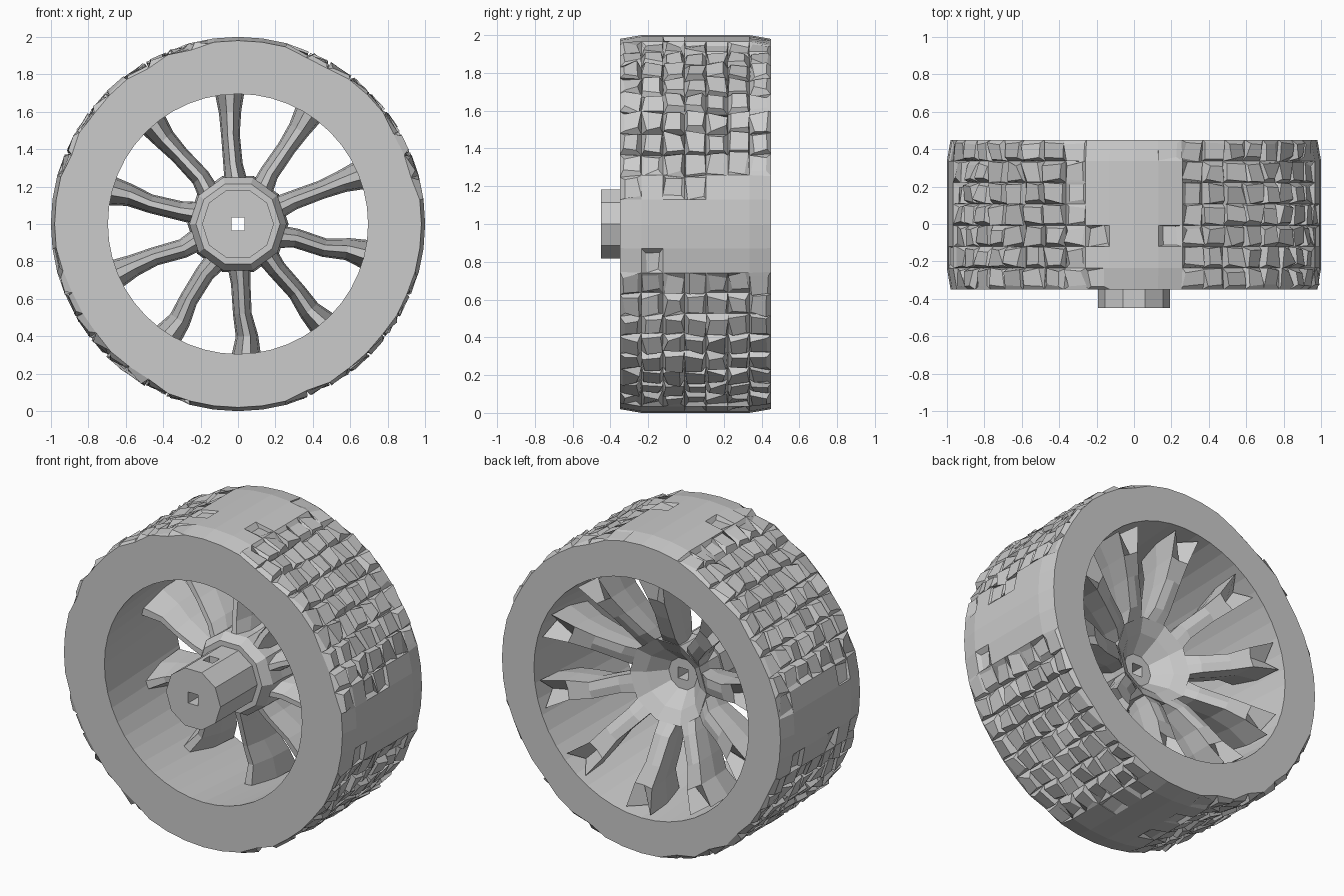
import bpy, bmesh, math, random
from mathutils import Vector

random.seed(4)
cube = bpy.data.objects.get("Cube")
if cube:
    bpy.data.objects.remove(cube, do_unlink=True)

grey = bpy.data.materials.new("plain grey")
grey.use_nodes = True
grey.diffuse_color = (0.6, 0.6, 0.6, 1)
grey.node_tree.nodes["Principled BSDF"].inputs["Base Color"].default_value = (0.6, 0.6, 0.6, 1)


def point(r, angle, y, side=0.0):
    """Point on the wheel: radius, angle about the axle, depth, sideways shift."""
    c, s = math.cos(angle), math.sin(angle)
    return Vector((r * c - side * s, y, 1 + r * s + side * c))


def finish(bm, name):
    bmesh.ops.remove_doubles(bm, verts=bm.verts, dist=1e-5)
    bmesh.ops.recalc_face_normals(bm, faces=bm.faces)
    mesh = bpy.data.meshes.new(name)
    bm.to_mesh(mesh)
    bm.free()
    mesh.materials.append(grey)
    obj = bpy.data.objects.new(name, mesh)
    bpy.context.collection.objects.link(obj)
    return obj


def skin(bm, rows):
    """Join neighbouring closed rows of vertices with quads."""
    for a, b in zip(rows, rows[1:]):
        for i in range(len(a)):
            j = (i + 1) % len(a)
            bm.faces.new((a[i], a[j], b[j], b[i]))


def ring(bm, points):
    return [bm.verts.new(p) for p in points]


def cut_box(target, centre, size):
    """Cut a square hole and remove the cutter."""
    bpy.ops.mesh.primitive_cube_add(size=1, location=centre)
    cutter = bpy.context.object
    cutter.scale = size
    cutter.hide_render = True
    mod = target.modifiers.new("hole", "BOOLEAN")
    mod.operation = "DIFFERENCE"
    mod.solver = "EXACT"
    mod.object = cutter
    bpy.context.view_layer.objects.active = target
    bpy.ops.object.modifier_apply(modifier=mod.name)
    bpy.data.objects.remove(cutter, do_unlink=True)


# Tyre: one skin of tread, sidewalls and a barrel that widens towards the back
FRONT, BACK = -0.35, 0.45
GROOVE, CROWN, SHOULDER = 0.948, 1.0, 0.98
ROWS, COLUMNS = 7, 48
depth = (BACK - FRONT) / ROWS
pitch = math.tau / COLUMNS
quarter = math.pi / 2


def is_smooth(col):
    """Patches without blocks lie at every quarter turn, with ragged ends."""
    angle = (col + 0.5) * pitch
    return abs(angle - round(angle / quarter) * quarter) < random.uniform(0.1, 0.32)


smooth = [[is_smooth(col) for col in range(COLUMNS)] for row in range(ROWS)]


def grid_radius(row, col):
    """Radius of a grid corner: high beside smooth cells, low between blocks."""
    near = any(smooth[r][c % COLUMNS] for r in (row - 1, row) if 0 <= r < ROWS
               for c in (col - 1, col))
    if row in (0, ROWS):
        return SHOULDER if near else random.uniform(0.955, SHOULDER)
    return CROWN if near else GROOVE


bm = bmesh.new()
grid = [ring(bm, [point(grid_radius(row, col), col * pitch, FRONT + row * depth)
                  for col in range(COLUMNS)]) for row in range(ROWS + 1)]
for row in range(ROWS):
    for col in range(COLUMNS):
        after = (col + 1) % COLUMNS
        base = [grid[row][col], grid[row][after], grid[row + 1][after], grid[row + 1][col]]
        if smooth[row][col]:
            bm.faces.new(base)
            continue
        # raise a chipped block whose top is smaller than its cell
        top = []
        for dc, dr in ((0, 0), (1, 0), (1, 1), (0, 1)):
            a = (col + dc + (1 - 2 * dc) * random.uniform(-0.02, 0.27)) * pitch
            least = 0.12 if row + dr in (0, ROWS) else -0.02
            y = FRONT + (row + dr + (1 - 2 * dr) * random.uniform(least, 0.25)) * depth
            top.append(bm.verts.new(point(random.uniform(0.97, CROWN), a, y)))
        skin(bm, [base, top])
        bm.faces.new(top)
barrel = [ring(bm, [point(r, col * pitch, y) for col in range(COLUMNS)])
          for r, y in ((0.695, FRONT), (0.755, BACK))]
skin(bm, [grid[0], barrel[0], barrel[1], grid[ROWS]])
finish(bm, "tyre")

# Hub: stub axle, wider collar and a funnel at the back
PROFILE = [(0, -0.45), (0.192, -0.45), (0.192, -0.08), (0.225, -0.08), (0.26, -0.02),
           (0.26, 0.08), (0.27, 0.18), (0.19, 0.13), (0.1, 0.03), (0, 0.0)]
bm = bmesh.new()
skin(bm, [ring(bm, [point(r, math.tau * k / 10, y) for k in range(10)])
          for r, y in PROFILE[1:-1]])
bm.verts.ensure_lookup_table()
bm.faces.new(bm.verts[:10])
bm.faces.new(bm.verts[-10:])
hub = finish(bm, "hub")
cut_box(hub, (0, 0, 1), (0.07, 2, 0.07))
cut_box(hub, (0, -0.27, 1.15), (0.07, 0.07, 0.3))

# Spokes: deep fins with a front ridge and a dished back that forks at the barrel.
# Stations hold radius, front depth, back depth, half width, fork depth.
START = math.radians(94)
STATIONS = ((0.24, -0.02, 0.16, 0.06, 0.0), (0.32, 0.0, 0.22, 0.052, -0.01),
            (0.48, 0.04, 0.30, 0.05, -0.01), (0.60, 0.06, 0.36, 0.06, 0.01),
            (0.735, 0.04, 0.42, 0.085, 0.1))
bm = bmesh.new()
for k in range(10):
    angle = START + math.tau * k / 10
    rings = []
    for r, front, back, half, fork in STATIONS:
        bend = random.uniform(-0.012, 0.012)
        middle = front * 0.5 + back * 0.5
        rings.append(ring(bm, [point(r, angle, front, bend + half * 0.3),
                               point(r, angle, middle, bend + half * 0.85),
                               point(r, angle, back, bend + half),
                               point(r, angle, back - fork, bend),
                               point(r, angle, back, bend - half),
                               point(r, angle, middle, bend - half * 0.85),
                               point(r, angle, front, bend - half * 0.3)]))
    skin(bm, rings)
    bm.faces.new(rings[0])
    bm.faces.new(rings[-1])
finish(bm, "spokes")
